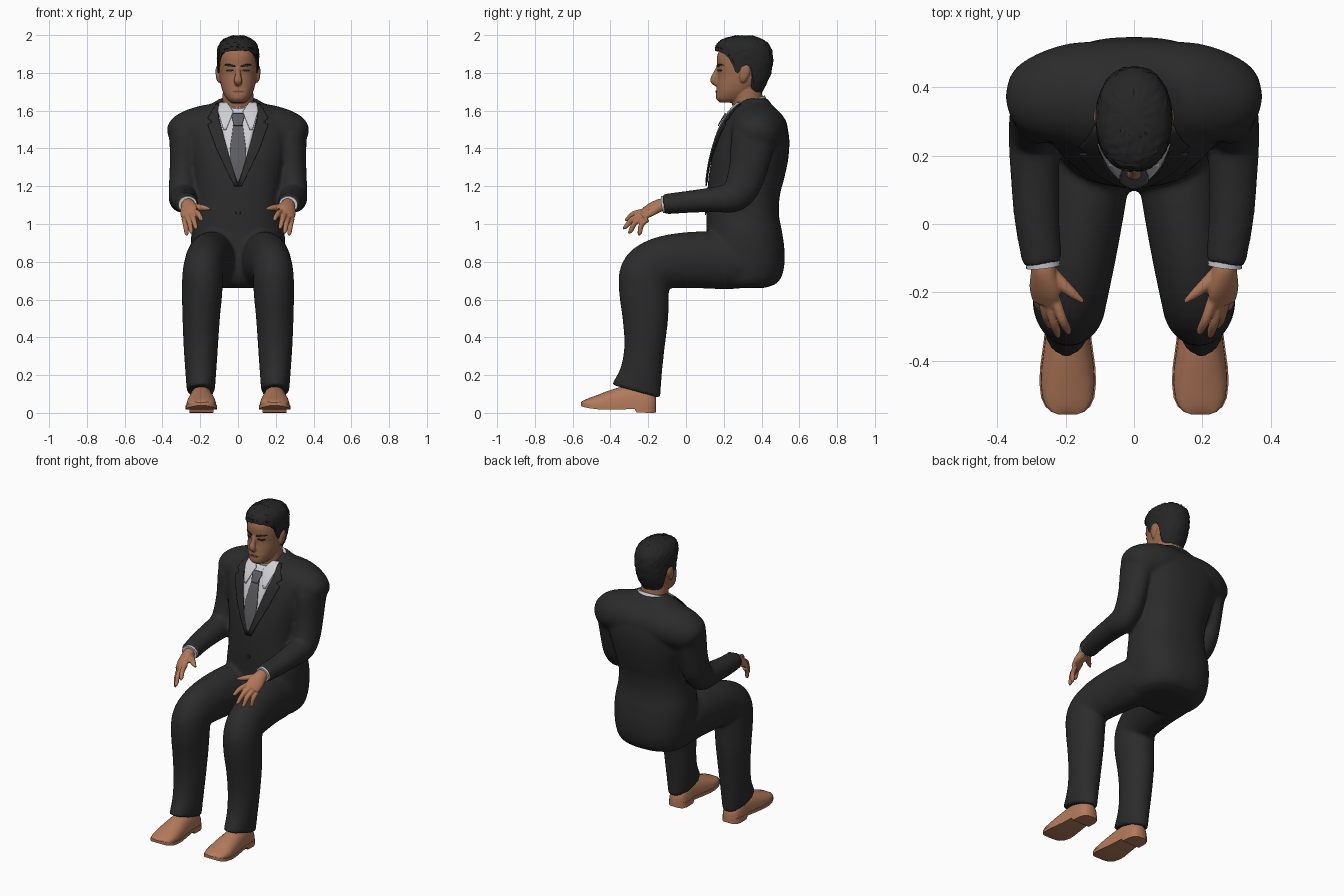
import bpy, bmesh, math, random
from mathutils import Vector
random.seed(4)

def mat(name, *rgb):
    m = bpy.data.materials.new(name)
    m.diffuse_color = (*rgb, 1)
    return m

SUIT = mat("charcoal_suit", .024, .024, .025)
HAIR = mat("black_hair", .019, .019, .020)
FACE = mat("face_skin", .33, .147, .079)
SKIN = mat("hand_skin", .43, .185, .098)
SHOE = mat("brown_leather", .45, .195, .105)
WHITE = mat("white_shirt", .62, .62, .66)
GREY = mat("grey_tie", .11, .11, .12)
LIP = mat("lip_brown", .17, .066, .042)

def interp(tab, t):
    """Smooth cubic lookup in rows of (t, values...)."""
    n = len(tab)
    t = min(max(t, tab[0][0]), tab[-1][0])
    i = 0
    while i < n - 2 and t > tab[i + 1][0]:
        i += 1
    def slope(k, c):
        a, b = tab[max(k - 1, 0)], tab[min(k + 1, n - 1)]
        return (b[c] - a[c]) / (b[0] - a[0])
    p, q = tab[i], tab[i + 1]
    h = q[0] - p[0]
    s = (t - p[0]) / h
    return [p[c] * (1 + 2 * s) * (1 - s) ** 2 + q[c] * s * s * (3 - 2 * s)
            + h * (slope(i, c) * s * (1 - s) ** 2 - slope(i + 1, c) * s * s * (1 - s))
            for c in range(1, len(p))]

def finish(name, bm, m):
    me = bpy.data.meshes.new(name)
    bm.to_mesh(me)
    bm.free()
    me.materials.append(m)
    me.polygons.foreach_set("use_smooth", [True] * len(me.polygons))
    me.set_sharp_from_angle(angle=math.radians(45))
    ob = bpy.data.objects.new(name, me)
    bpy.context.collection.objects.link(ob)
    return ob

def build(name, rows, m, closed=True, caps=(True, True), mirror=False, thick=0):
    """Skin a list of point rows into one smooth object."""
    bm = bmesh.new()
    vs = [[bm.verts.new(p) for p in r] for r in rows]
    n = len(rows[0])
    for a, b in zip(vs, vs[1:]):
        for i in range(n if closed else n - 1):
            j = (i + 1) % n
            bm.faces.new((a[i], a[j], b[j], b[i]))
    for on, ring in zip(caps, (vs[0], vs[-1])):
        if on and closed:
            bm.faces.new(ring)
    bmesh.ops.recalc_face_normals(bm, faces=bm.faces)
    ob = finish(name, bm, m)
    if thick:
        s = ob.modifiers.new("thickness", 'SOLIDIFY')
        s.thickness, s.offset = thick, 0
    if mirror:
        ob.modifiers.new("mirror", 'MIRROR').use_mirror_merge = False
    return ob

def fuse(name, obs, m, voxel, smooth):
    """Blend overlapping parts into one continuous skin."""
    dg = bpy.context.evaluated_depsgraph_get()
    bm = bmesh.new()
    for ob in obs:
        bm.from_mesh(ob.evaluated_get(dg).to_mesh())
    for ob in obs:
        bpy.data.objects.remove(ob)
    r = finish(name, bm, m)
    mod = r.modifiers.new("skin", 'REMESH')
    mod.mode, mod.voxel_size, mod.use_smooth_shade = 'VOXEL', voxel, True
    mod = r.modifiers.new("soften", 'SMOOTH')
    mod.factor, mod.iterations = .5, smooth

def tube(name, pts, m, ref=(1, 0, 0), mirror=True, seg=24, sub=4):
    """Limb along points (x, y, z, half width, half depth)."""
    tab = [(i, *p) for i, p in enumerate(pts)]
    end = len(pts) - 1
    rows = []
    for k in range(end * sub + 1):
        t = k / sub
        x, y, z, a, b = interp(tab, t)
        d = (Vector(interp(tab, min(t + .5, end))[:3])
             - Vector(interp(tab, max(t - .5, 0))[:3])).normalized()
        u = Vector(ref)
        u = (u - d * u.dot(d)).normalized()
        v = d.cross(u)
        rows.append([Vector((x, y, z)) + u * a * math.cos(w) + v * b * math.sin(w)
                     for w in (math.tau * i / seg for i in range(seg))])
    return build(name, rows, m, mirror=mirror)

def surf(tab, z, w, n):
    """Point on a body described by rows (z, front y, back y, half width)."""
    f, b, rx = interp(tab, z)
    sx, sy = (math.copysign(abs(v) ** (2 / n), v) for v in (math.sin(w), math.cos(w)))
    return Vector((rx * sx, (f + b) / 2 - (b - f) / 2 * sy, z))

def body(name, tab, m, n, count=48, seg=56):
    lo, hi = tab[0][0], tab[-1][0]
    return build(name, [[surf(tab, lo + (hi - lo) * k / count, math.tau * i / seg, n)
                         for i in range(seg)] for k in range(count + 1)], m)

def patch(name, tab, n, rows, off, m, mirror=False, cols=10, sub=5, thick=.006):
    """Thin plate lying on the front of a body; rows are (z, x left, x right)."""
    out = []
    for a, b in zip(rows, rows[1:]):
        for k in range(sub + (b is rows[-1])):
            z, l, r = (p + (q - p) * k / sub for p, q in zip(a, b))
            f, bk, rx = interp(tab, z)
            xs = [l + (r - l) * i / cols for i in range(cols + 1)]
            out.append([(x, (f + bk) / 2 - off - (bk - f) / 2
                         * max(0, 1 - min(1, abs(x / rx)) ** n) ** (1 / n), z) for x in xs])
    build(name, out, m, closed=False, mirror=mirror, thick=thick)

# Suit: body, padded shoulders, sleeves and trouser legs, blended together
TORSO = [(.662, .17, .42, .17), (.685, .13, .48, .21), (.75, .10, .515, .235),
         (.85, .10, .522, .247), (.95, .108, .51, .247), (1.05, .108, .492, .232),
         (1.15, .112, .497, .226), (1.25, .12, .522, .238), (1.35, .137, .542, .26),
         (1.45, .165, .547, .278), (1.52, .192, .534, .278), (1.57, .22, .512, .255),
         (1.61, .25, .477, .2), (1.64, .278, .447, .135), (1.664, .303, .434, .097)]
suit = [body("jacket", TORSO, SUIT, 2.4, 56),
        tube("shoulders", [(-.02, .38, 1.5, .16, .13), (.12, .38, 1.5, .155, .137),
             (.2, .377, 1.495, .147, .127), (.28, .366, 1.475, .124, .114),
             (.328, .355, 1.455, .092, .085), (.351, .35, 1.44, .03, .03)],
             SUIT, (0, 1, 0), seg=32),
        tube("sleeves", [(.268, .365, 1.55, .02, .04), (.271, .364, 1.535, .06, .085),
             (.278, .36, 1.47, .083, .117), (.28, .347, 1.4, .082, .113),
             (.285, .33, 1.3, .077, .102), (.29, .298, 1.2, .076, .094),
             (.292, .245, 1.142, .075, .082), (.29, .15, 1.13, .072, .067),
             (.285, .02, 1.118, .066, .059), (.268, -.114, 1.105, .059, .054)], SUIT),
        tube("legs", [(.12, .40, .785, .10, .11), (.125, .25, .80, .126, .146),
             (.14, .10, .81, .121, .151), (.16, -.05, .805, .115, .145),
             (.175, -.155, .785, .109, .137), (.187, -.215, .735, .107, .137),
             (.19, -.222, .64, .107, .132), (.195, -.215, .5, .099, .121),
             (.197, -.22, .35, .091, .107), (.197, -.237, .22, .082, .111),
             (.197, -.264, .114, .074, .134)], SUIT, seg=32)]
fuse("suit", suit, SUIT, .011, 5)

# Shirt front, tie, lapels, button, collar and cuffs
patch("shirt_front", TORSO, 2.4, [(1.635, -.1, .1), (1.6, -.11, .11), (1.5, -.085, .085),
      (1.35, -.046, .046), (1.22, -.003, .003)], .005, WHITE)
patch("shirt_collar_points", TORSO, 2.4, [(1.643, .06, .098), (1.595, .025, .106),
      (1.5, .062, .077)], .013, WHITE, True)
patch("tie_blade", TORSO, 2.4, [(1.56, -.02, .02), (1.4, -.042, .042), (1.34, -.042, .042),
      (1.22, -.004, .004)], .012, GREY)
patch("tie_knot", TORSO, 2.4, [(1.585, -.026, .026), (1.57, -.034, .034),
      (1.52, -.02, .02)], .021, GREY)
patch("lapels", TORSO, 2.4, [(1.635, .101, .116), (1.56, .102, .16), (1.54, .098, .135),
      (1.525, .093, .16), (1.4, .058, .115), (1.2, 0, .02)], .009, SUIT, True)
patch("button", TORSO, 2.4, [(1.072, -.005, .005), (1.066, -.012, .012),
      (1.054, -.012, .012), (1.048, -.005, .005)], .004, SUIT)
tube("shirt_collar", [(0, .355, 1.575, .122, .104), (0, .328, 1.648, .104, .094)],
     WHITE, mirror=False, seg=32)
tube("shirt_cuffs", [(.27, -.09, 1.107, .05, .046), (.266, -.125, 1.102, .05, .045)], WHITE)

# Hands
hand = [tube("palms", [(.268, -.10, 1.105, .033, .031), (.265, -.14, 1.098, .039, .032),
             (.262, -.19, 1.073, .049, .026), (.26, -.232, 1.045, .043, .016)],
             SKIN, (1, 0, -.7)),
        tube("thumbs", [(.25, -.14, 1.09, .022, .025), (.212, -.175, 1.088, .019, .02),
             (.18, -.203, 1.085, .015, .015), (.148, -.228, 1.08, .006, .006)],
             SKIN, (0, 0, 1), seg=12)]
for base, tip in (((.232, -.215, 1.068), (.189, -.324, 1.02)),
                  ((.25, -.22, 1.056), (.221, -.334, .975)),
                  ((.268, -.217, 1.042), (.245, -.305, .951)),
                  ((.284, -.205, 1.027), (.27, -.252, .94))):
    b, t = Vector(base), Vector(tip)
    hand.append(tube("finger", [(*b, .016, .016), (*((b + t) / 2 + Vector((0, -.008, .01))),
                .0145, .0145), (*b.lerp(t, .85), .012, .012), (*t, .005, .005)], SKIN, seg=12))
fuse("hands", hand, SKIN, .0045, 3)

# Shoes: domed upper with a projecting sole and heel
SECT = [(-.557, .028, .038, .055), (-.55, .048, .034, .062), (-.534, .066, .029, .07),
        (-.508, .078, .024, .081), (-.465, .083, .019, .096), (-.42, .081, .017, .114),
        (-.34, .07, .018, .14), (-.272, .063, .022, .15), (-.262, .063, .003, .15),
        (-.2, .061, 0, .13), (-.172, .05, 0, .1), (-.158, .03, .002, .085)]
rows = []
for y, w, zb, zt in SECT:
    zs = max(zb, .015) + .02
    dome = [(.194 + w * .95 * math.cos(a), y, zs + (zt - zs) * max(0, math.sin(a)) ** .75)
            for a in (math.pi * i / 16 for i in range(17))]
    rows.append(dome + [(.194 - w, y, zs), (.194 - w, y, zb), (.194, y, zb),
                        (.194 + w, y, zb), (.194 + w, y, zs)])
build("shoes", rows, SHOE, mirror=True)

# Head with neck, nose and ears
HEAD = [(1.642, .18, .27, .035), (1.662, .16, .32, .058), (1.70, .16, .36, .08),
        (1.74, .164, .40, .092), (1.79, .169, .43, .099), (1.84, .164, .44, .102),
        (1.89, .165, .445, .1), (1.93, .185, .435, .09), (1.965, .22, .405, .065),
        (1.98, .27, .36, .03)]
head = [body("skull", HEAD, FACE, 2.2, 40, 40),
        tube("neck", [(0, .335, 1.57, .087, .087), (0, .325, 1.66, .083, .082),
             (0, .315, 1.74, .078, .076)], FACE, mirror=False),
        tube("nose", [(0, .172, 1.832, .011, .009), (0, .157, 1.79, .015, .017),
             (0, .146, 1.758, .022, .018), (0, .163, 1.738, .015, .011)],
             FACE, mirror=False, seg=16),
        tube("ears", [(.098, .298, 1.75, .007, .008), (.104, .303, 1.77, .011, .02),
             (.107, .312, 1.805, .012, .028), (.106, .315, 1.83, .010, .022),
             (.1, .313, 1.843, .005, .008)], FACE, seg=16)]
fuse("head", head, FACE, .005, 3)

# Eyes, brows and mouth
patch("eyes", HEAD, 2.2, [(1.818, .032, .056), (1.813, .024, .064), (1.807, .034, .054)],
      .001, HAIR, True, thick=.004)
patch("eyebrows", HEAD, 2.2, [(1.846, .04, .066), (1.84, .018, .076), (1.831, .012, .028)],
      .001, HAIR, True, thick=.004)
patch("mouth", HEAD, 2.2, [(1.706, -.012, .012), (1.702, -.032, .032), (1.696, -.015, .015)],
      .002, LIP, thick=.005)

# Short hair: shell from a varying hairline up to the crown
CROWN = [(1.68, .17, .39, .08), (1.75, .16, .43, .1), (1.80, .156, .45, .106),
         (1.86, .154, .46, .11), (1.92, .154, .455, .11), (1.955, .165, .435, .098),
         (1.98, .2, .40, .073), (1.997, .26, .35, .03)]
LINE = [(0, 1.918), (.6, 1.912), (.95, 1.893), (1.15, 1.86), (1.3, 1.81), (1.42, 1.80),
        (1.55, 1.835), (1.8, 1.825), (2.0, 1.75), (2.3, 1.70), (math.pi, 1.692)]
rows = []
for k in range(23):
    rows.append([])
    for w in (math.tau * i / 72 for i in range(72)):
        low = interp(LINE, min(w, math.tau - w))[0]
        z = low + (1.997 - low) * (max(k - 1, 0) / 21) ** .85
        p = surf(CROWN, z, w, 2.2) if k else surf(HEAD, low + .004, w, 2.2)
        s = 1 + random.uniform(-.022, .022) if k else .96
        rows[-1].append((p.x * s, .3 + (p.y - .3) * s, p.z + random.uniform(-.003, .003)))
build("hair", rows, HAIR, caps=(False, True))
